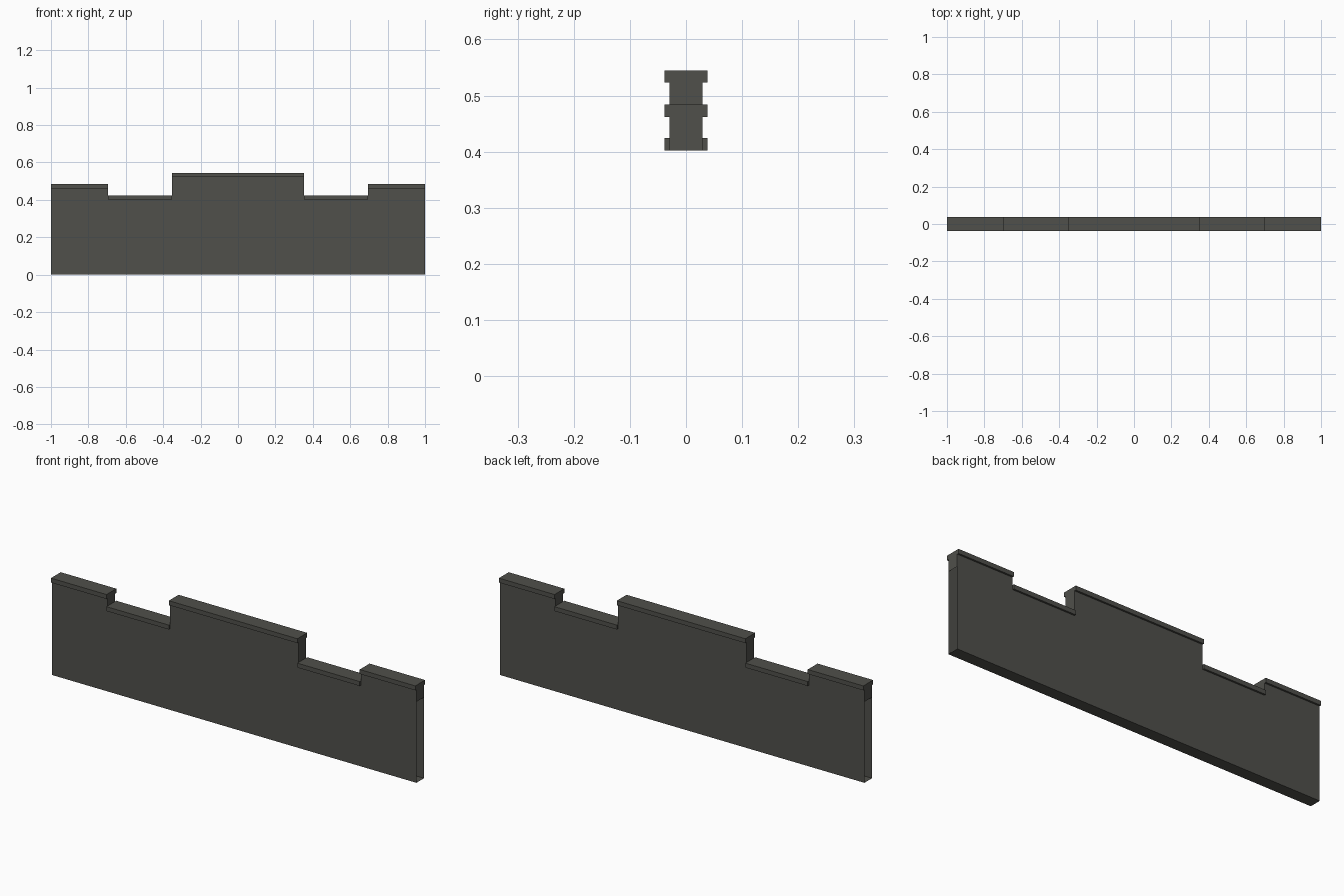
import bpy, bmesh

if "Cube" in bpy.data.objects:
    bpy.data.objects.remove(bpy.data.objects["Cube"])

BODY, COPE = 0.0295, 0.0383     # half depths of the wall and its coping
H = 0.022                       # coping height
LOW, SIDE, MID = 0.424, 0.484, 0.545
SEGMENTS = [(-1, -0.695, SIDE), (-0.695, -0.353, LOW), (-0.353, 0.353, MID),
            (0.353, 0.695, LOW), (0.695, 1, SIDE)]

bm = bmesh.new()


def face(points):
    return bm.faces.new([bm.verts.new(p) for p in points])


def section(base, top):
    """T-shaped cross-section, counter-clockwise seen from +x."""
    c = top - H
    return [(-BODY, base), (BODY, base), (BODY, c), (COPE, c),
            (COPE, top), (-COPE, top), (-COPE, c), (-BODY, c)]


def cap(x, pts, right):
    """Flat end face at x, facing right or left."""
    face([(x, y, z) for y, z in (pts if right else pts[::-1])])


for x0, x1, top in SEGMENTS:
    # wall sides, underside and coping, swept along x
    s = section(0, top)
    for (ya, za), (yb, zb) in zip(s, s[1:] + s[:1]):
        face([(x0, ya, za), (x0, yb, zb), (x1, yb, zb), (x1, ya, za)])
    for x, right in ((x0, False), (x1, True)):
        if top == LOW:
            # small coping ends either side of the wall
            for a, b in ((-COPE, -BODY), (BODY, COPE)):
                cap(x, [(a, LOW - H), (b, LOW - H), (b, LOW), (a, LOW)], right)
        else:
            # raised parts are closed; the outer ends stay open below the coping line
            base = LOW - H if abs(x) == 1 else LOW
            cap(x, section(base, top), right)

bmesh.ops.remove_doubles(bm, verts=bm.verts[:], dist=1e-5)
mesh = bpy.data.meshes.new("parapet_wall")
bm.to_mesh(mesh)
bm.free()

# one dark stone colour
mat = bpy.data.materials.new("dark stone grey")
mat.diffuse_color = (0.08, 0.08, 0.07, 1)
mat.use_nodes = True
mat.node_tree.nodes["Principled BSDF"].inputs["Base Color"].default_value = mat.diffuse_color
mesh.materials.append(mat)
wall = bpy.data.objects.new("parapet_wall", mesh)
bpy.context.collection.objects.link(wall)
